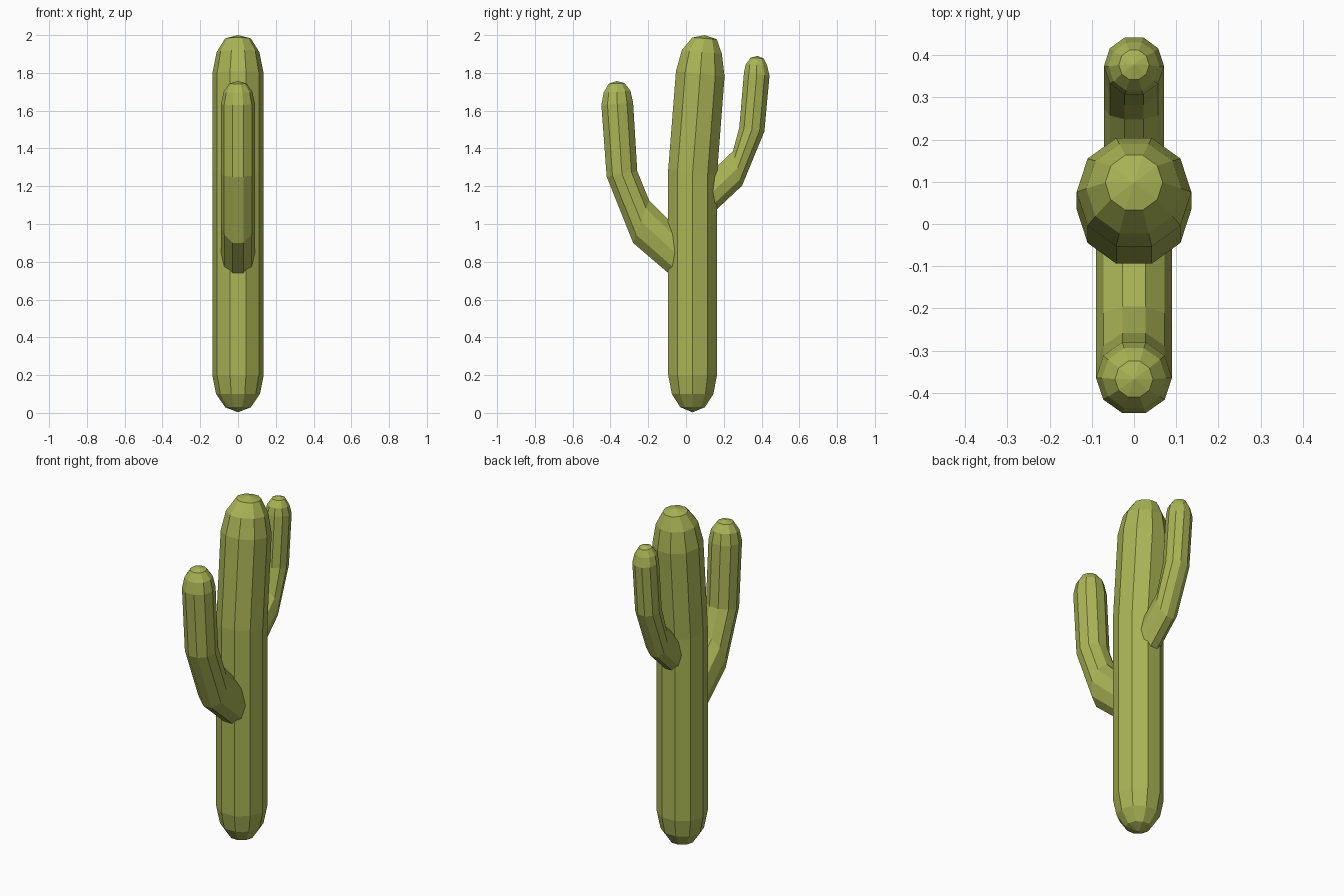
import bpy, bmesh, math

SIDES = 10
FLAT = math.cos(math.pi / SIDES)   # ring has flat edges towards -y and +y

green = bpy.data.materials.new("cactus green")
green.diffuse_color = (0.40, 0.46, 0.092, 1)


def stem(name, rings, top, bottom=None):
    """Loft ten-sided rings. Each ring: front (y, z), back (y, z), half width in x."""
    bm = bmesh.new()
    loops = []
    for y0, z0, y1, z1, rx in rings:
        loop = []
        for i in range(SIDES):
            a = 2 * math.pi * i / SIDES
            s = math.sin(a) / FLAT / 2
            loop.append(bm.verts.new((rx * math.cos(a),
                                      (y0 + y1) / 2 + (y1 - y0) * s,
                                      (z0 + z1) / 2 + (z1 - z0) * s)))
        loops.append(loop)
    for lo, hi in zip(loops, loops[1:]):
        for i in range(SIDES):
            j = (i + 1) % SIDES
            bm.faces.new((lo[i], lo[j], hi[j], hi[i]))
    # pointed fans close the ends; a buried end gets one flat face
    for loop, tip in ((loops[-1], top), (loops[0], bottom)):
        if tip is None:
            bm.faces.new(loop)
            continue
        v = bm.verts.new((0, *tip))
        for i in range(SIDES):
            bm.faces.new((loop[i], loop[(i + 1) % SIDES], v))
    bmesh.ops.recalc_face_normals(bm, faces=bm.faces)
    mesh = bpy.data.meshes.new(name)
    bm.to_mesh(mesh)
    bm.free()
    mesh.materials.append(green)
    ob = bpy.data.objects.new(name, mesh)
    bpy.context.collection.objects.link(ob)
    return ob


# Main trunk, rounded at both ends, leaning back near the top
stem("trunk", [
    (-0.030, 0.03, 0.100, 0.03, 0.068),
    (-0.075, 0.10, 0.145, 0.10, 0.116),
    (-0.094, 0.20, 0.164, 0.20, 0.136),
    (-0.094, 1.29, 0.164, 1.26, 0.136),
    (-0.053, 1.81, 0.204, 1.78, 0.136),
    (-0.022, 1.92, 0.190, 1.90, 0.113),
    (0.033, 1.987, 0.163, 1.978, 0.068),
], top=(0.098, 2.0), bottom=(0.035, 0.003))

# Thick front arm, lower end buried in the trunk
stem("front_arm", [
    (0.000, 0.660, 0.000, 0.930, 0.090),
    (-0.280, 0.900, -0.195, 1.125, 0.090),
    (-0.420, 1.250, -0.258, 1.280, 0.090),
    (-0.448, 1.630, -0.280, 1.642, 0.090),
    (-0.436, 1.695, -0.294, 1.705, 0.076),
    (-0.410, 1.742, -0.325, 1.746, 0.045),
], top=(-0.367, 1.757))

# Thinner back arm, set higher
stem("back_arm", [
    (0.080, 1.225, 0.080, 1.000, 0.071),
    (0.248, 1.385, 0.297, 1.203, 0.071),
    (0.282, 1.510, 0.415, 1.490, 0.071),
    (0.307, 1.803, 0.442, 1.785, 0.071),
    (0.316, 1.845, 0.430, 1.838, 0.060),
    (0.342, 1.880, 0.412, 1.876, 0.036),
], top=(0.378, 1.890))
